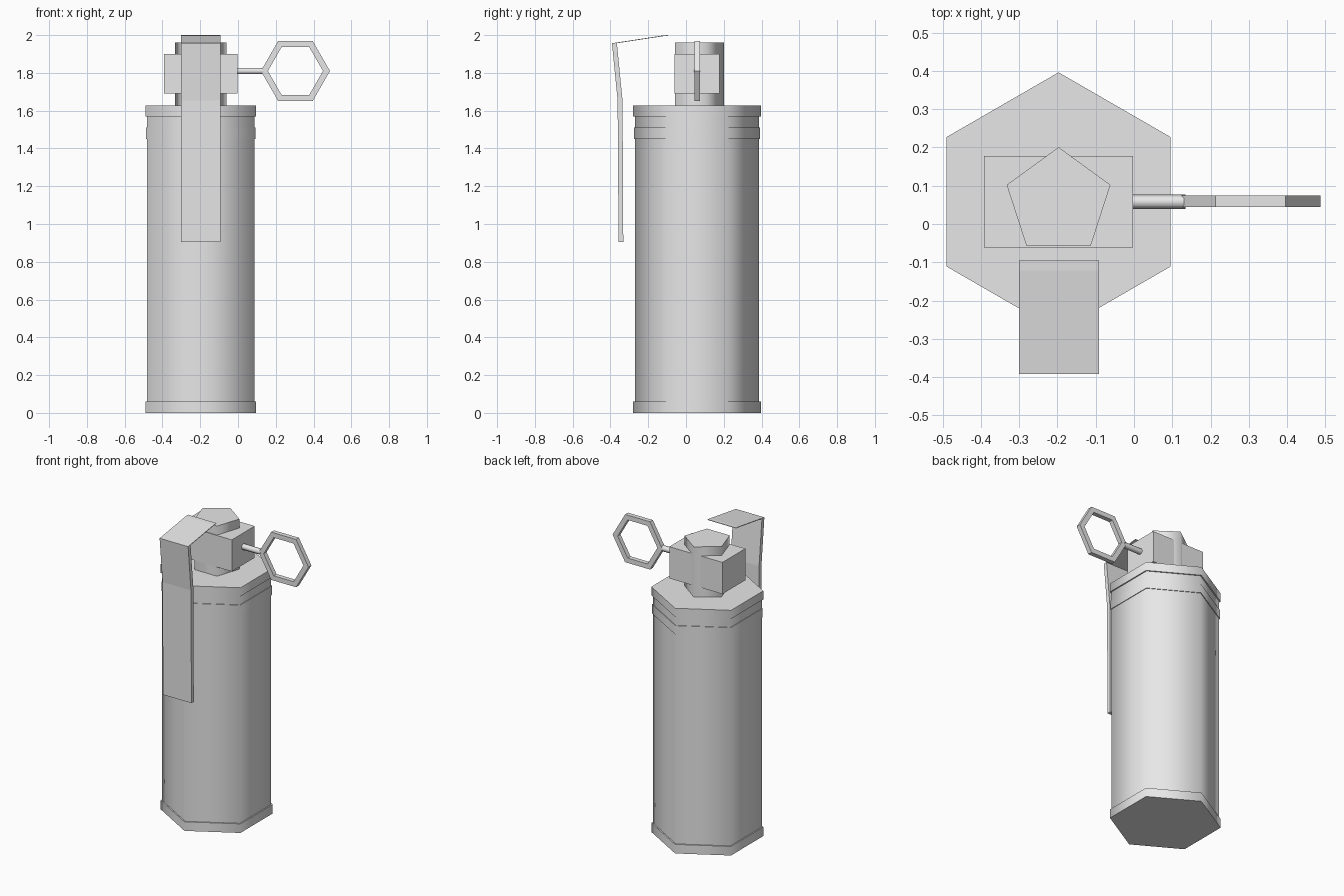
import bpy, bmesh, math

if "Cube" in bpy.data.objects:
    bpy.data.objects.remove(bpy.data.objects["Cube"], do_unlink=True)

GREY = (0.8, 0.8, 0.8, 1)
metal = bpy.data.materials.new("plain grey")
metal.use_nodes = True
metal.diffuse_color = GREY
metal.node_tree.nodes["Principled BSDF"].inputs["Base Color"].default_value = GREY

CX, CY = -0.197, 0.058      # axis of the canister
PIN_Z = 1.81


def finish(name, bm, smooth=None):
    bmesh.ops.recalc_face_normals(bm, faces=bm.faces)
    mesh = bpy.data.meshes.new(name)
    bm.to_mesh(mesh)
    bm.free()
    mesh.materials.append(metal)
    obj = bpy.data.objects.new(name, mesh)
    bpy.context.collection.objects.link(obj)
    if smooth:
        bpy.ops.object.select_all(action='DESELECT')
        obj.select_set(True)
        bpy.context.view_layer.objects.active = obj
        bpy.ops.object.shade_smooth_by_angle(angle=math.radians(smooth))
    return obj


def polygon(n, r, start):
    return [(r * math.cos(start + math.tau * i / n),
             r * math.sin(start + math.tau * i / n)) for i in range(n)]


def lathe(name, profile, n):
    """Stack n-sided rings of (radius, z) with one corner at the back."""
    bm = bmesh.new()
    rings = [[bm.verts.new((CX + x, CY + y, z))
              for x, y in polygon(n, r, math.pi / 2)] for r, z in profile]
    for a, b in zip(rings, rings[1:]):
        for i in range(n):
            j = (i + 1) % n
            bm.faces.new((a[i], a[j], b[j], b[i]))
    bm.faces.new(rings[0])
    bm.faces.new(rings[-1])
    return finish(name, bm, 80)


def strip(name, outline, x0, x1):
    """Extrude a side outline of (y, z) points across x."""
    bm = bmesh.new()
    face = bm.faces.new([bm.verts.new((x0, y, z)) for y, z in outline])
    new = bmesh.ops.extrude_face_region(bm, geom=[face])["geom"]
    bmesh.ops.translate(bm, vec=(x1 - x0, 0, 0),
                        verts=[v for v in new if isinstance(v, bmesh.types.BMVert)])
    return finish(name, bm)


# Six-sided canister with rims and a shallow upper band
R, RIM, BAND = 0.329, 0.338, 0.334
lathe("canister", [(RIM, 0), (RIM, 0.06), (R, 0.06), (R, 1.45), (BAND, 1.45),
                   (BAND, 1.51), (R, 1.51), (R, 1.57), (RIM, 1.57), (RIM, 1.627)], 6)

# Five-sided neck and the fuse block around it
lathe("neck", [(0.1425, 1.62), (0.1425, 1.96)], 5)
strip("fuse_block", [(-0.062, 1.69), (0.178, 1.69), (0.178, 1.9), (-0.062, 1.9)],
      -0.392, -0.002)

# Bent safety lever and its thin top plate
X0, X1 = -0.301, -0.092
strip("lever", [(-0.392, 1.957), (-0.362, 1.655), (-0.357, 0.905),
                (-0.332, 0.905), (-0.336, 1.655), (-0.366, 1.957)], X0, X1)
strip("lever_top", [(-0.392, 1.957), (-0.122, 1.998), (-0.095, 2.0),
                    (-0.095, 1.997), (-0.122, 1.994), (-0.366, 1.957)], X0, X1)

# Safety pin
bm = bmesh.new()
section = polygon(6, 0.019, 0)
ends = [[bm.verts.new((x, CY + y, PIN_Z + z)) for y, z in section]
        for x in (-0.01, 0.135)]
for i in range(6):
    j = (i + 1) % 6
    bm.faces.new((ends[0][i], ends[0][j], ends[1][j], ends[1][i]))
for end in ends:
    bm.faces.new(end)
finish("pin", bm, 80)

# Six-sided pull ring
bm = bmesh.new()
loops = [[bm.verts.new((0.304 + x, CY + y, PIN_Z + z)) for x, z in polygon(6, r, 0)]
         for r, y in ((0.183, -0.014), (0.183, 0.016), (0.146, 0.016), (0.146, -0.014))]
for k in range(4):
    a, b = loops[k], loops[(k + 1) % 4]
    for i in range(6):
        j = (i + 1) % 6
        bm.faces.new((a[i], a[j], b[j], b[i]))
finish("pull_ring", bm)
